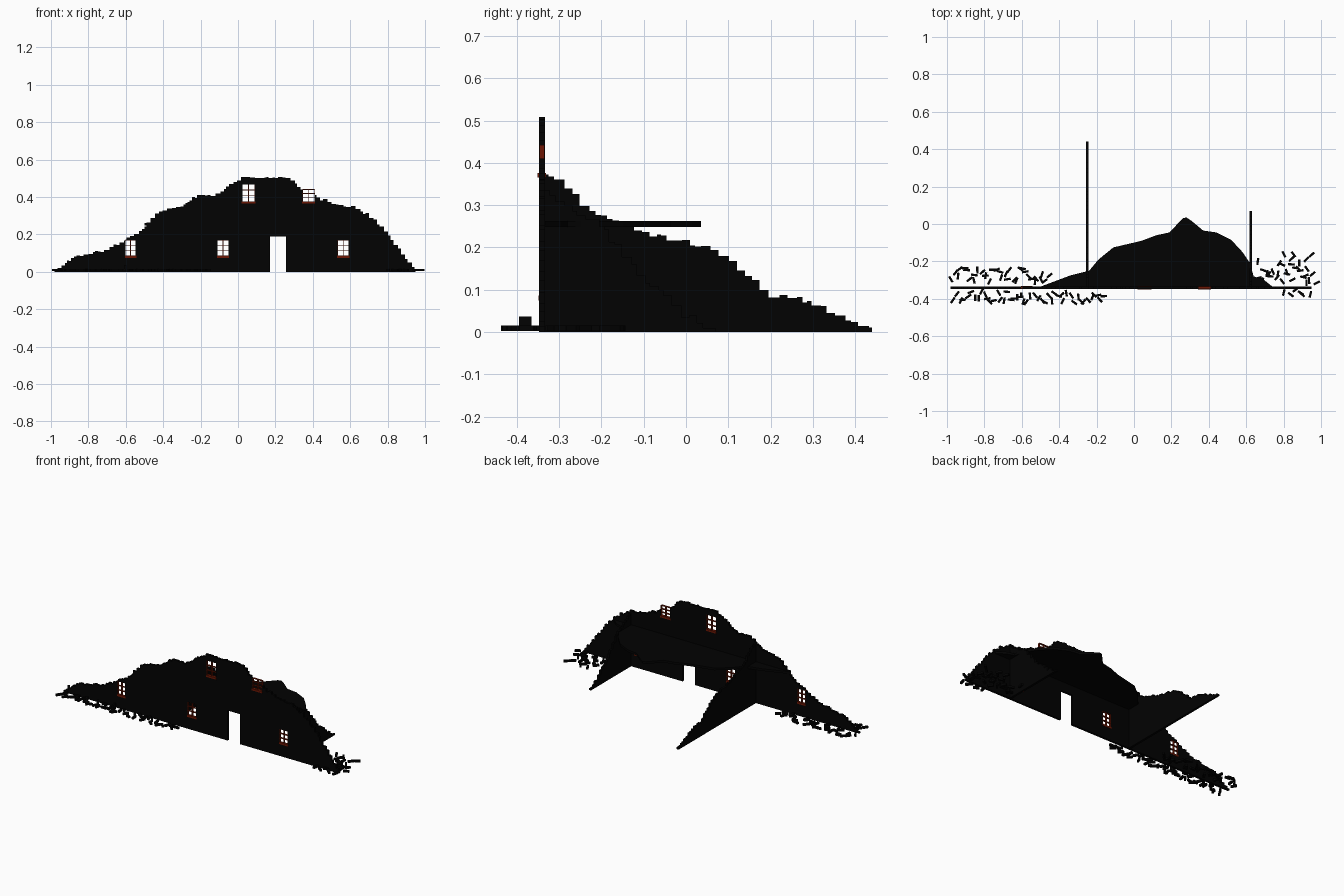
import bpy, bmesh, math, random
from mathutils import Matrix, Vector

random.seed(7)
cube = bpy.data.objects.get("Cube")
if cube:
    bpy.data.objects.remove(cube, do_unlink=True)


def material(name, rgb):
    m = bpy.data.materials.new(name)
    m.use_nodes = True
    m.diffuse_color = (*rgb, 1)
    m.node_tree.nodes["Principled BSDF"].inputs["Base Color"].default_value = (*rgb, 1)
    return m


charred = material("charred brick", (0.0006, 0.0006, 0.0006))
red_wood = material("dark red wood", (0.15, 0.008, 0.001))


def finish(name, bm, mat):
    bmesh.ops.recalc_face_normals(bm, faces=bm.faces)
    mesh = bpy.data.meshes.new(name)
    bm.to_mesh(mesh)
    bm.free()
    mesh.materials.append(mat)
    obj = bpy.data.objects.new(name, mesh)
    bpy.context.collection.objects.link(obj)
    return obj


def add_box(bm, lo, hi):
    lo, hi = Vector(lo), Vector(hi)
    mat = Matrix.Translation((lo + hi) / 2) @ Matrix.Diagonal((*(hi - lo), 1))
    bmesh.ops.create_cube(bm, size=1, matrix=mat)


def extrude(name, points, offset, mat):
    """Solid made by sweeping a flat outline along an offset."""
    bm = bmesh.new()
    face = bm.faces.new([bm.verts.new(p) for p in points])
    new = bmesh.ops.extrude_face_region(bm, geom=[face])["geom"]
    bmesh.ops.translate(bm, vec=offset,
                        verts=[v for v in new if isinstance(v, bmesh.types.BMVert)])
    return finish(name, bm, mat)


def height_at(profile, u):
    for (a, h), (b, k) in zip(profile, profile[1:]):
        if a <= u <= b:
            return h + (k - h) * (u - a) / (b - a)
    return 0


def broken_outline(profile, course=0.012):
    """Turn a smooth skyline into ragged brick steps."""
    u, end = profile[0][0], profile[-1][0]
    outline = [(u, 0)]
    while u < end - 0.004:
        v = min(u + random.uniform(0.01, 0.026), end)
        h = max(1, round(height_at(profile, (u + v) / 2) / course)) * course
        h += random.uniform(-0.004, 0.004)
        outline += [(u, h), (v, h)]
        u = v
    return outline + [(end, 0)]


# Front wall
WALL_Y, THICK = -0.347, 0.014
skyline = [(-0.98, 0.01), (-0.95, 0.03), (-0.87, 0.08), (-0.7, 0.12), (-0.62, 0.155),
           (-0.53, 0.21), (-0.42, 0.32), (-0.31, 0.345), (-0.23, 0.4), (-0.11, 0.415),
           (-0.045, 0.47), (0.02, 0.5), (0.1, 0.505), (0.2, 0.5), (0.28, 0.51),
           (0.32, 0.46), (0.34, 0.44), (0.4, 0.41), (0.49, 0.37), (0.61, 0.345),
           (0.7, 0.305), (0.78, 0.225), (0.85, 0.14), (0.92, 0.05), (0.95, 0.01)]
front_wall = extrude("front_wall", [(x, WALL_Y, z) for x, z in broken_outline(skyline)],
                     (0, THICK, 0), charred)

# Window openings: left, right, bottom, top
windows = {"lower_right_window": (-0.602, -0.547, 0.085, 0.17),
           "lower_middle_window": (-0.11, -0.05, 0.085, 0.17),
           "lower_left_window": (0.533, 0.592, 0.085, 0.17),
           "upper_middle_window": (0.023, 0.09, 0.375, 0.468),
           "upper_broken_window": (0.345, 0.41, 0.375, 0.44)}
bm = bmesh.new()
add_box(bm, (0.17, -0.4, -0.1), (0.257, -0.3, 0.19))
for name, (a, b, c, d) in windows.items():
    top = 0.6 if "broken" in name else d
    add_box(bm, (a, -0.4, c), (b, -0.3, top))
cutter = finish("opening_cutter", bm, charred)
cutter.hide_render = True
cut = front_wall.modifiers.new("openings", "BOOLEAN")
cut.operation, cut.solver, cut.object = "DIFFERENCE", "EXACT", cutter
bpy.context.view_layer.objects.active = front_wall
bpy.ops.object.modifier_apply(modifier=cut.name)
bpy.data.objects.remove(cutter, do_unlink=True)

# Window frames, glazing bars and sills (the upper sills stand prouder)
for name, (a, b, c, d) in windows.items():
    bm = bmesh.new()
    t, y0, y1 = 0.0017, -0.346, -0.334
    for i in range(3):
        x = a + (b - a) * i / 2
        add_box(bm, (x - t, y0, c), (x + t, y1, d))
    for i in range(4):
        z = c + (d - c) * i / 3
        add_box(bm, (a, y0, z - t), (b, y1, z + t))
    front = -0.351 if "upper" in name else -0.348
    add_box(bm, (a - 0.003, front, c - 0.01), (b + 0.003, -0.331, c + 0.001))
    finish(name, bm, red_wood)

# Ruined side walls running back from the front wall
long_side = [(-0.34, 0.37), (-0.31, 0.365), (-0.285, 0.34), (-0.245, 0.31), (-0.23, 0.285),
             (-0.155, 0.26), (-0.06, 0.225), (0.06, 0.2), (0.115, 0.16), (0.165, 0.115),
             (0.2, 0.09), (0.27, 0.08), (0.33, 0.055), (0.39, 0.025), (0.44, 0.005)]
short_side = [(-0.34, 0.345), (-0.27, 0.29), (-0.2, 0.25), (-0.1, 0.13),
              (0.0, 0.04), (0.07, 0.005)]
for name, x, profile in (("right_side_wall", -0.256, long_side),
                         ("left_side_wall", 0.617, short_side)):
    extrude(name, [(x, y, z) for y, z in broken_outline(profile)], (0.014, 0, 0), charred)

# Broken upper floor
edge = [(-0.5, -0.335), (-0.42, -0.305), (-0.34, -0.275), (-0.24, -0.25), (-0.19, -0.19),
        (-0.11, -0.125), (0.04, -0.09), (0.12, -0.06), (0.19, -0.045), (0.26, 0.03),
        (0.28, 0.035), (0.31, 0.015), (0.37, -0.035), (0.44, -0.045), (0.52, -0.085),
        (0.58, -0.15), (0.62, -0.21), (0.64, -0.28), (0.69, -0.295), (0.74, -0.335)]
extrude("upper_floor", [(x, y, 0.248) for x, y in edge], (0, 0, 0.014), charred)


# Scattered bricks, spread evenly: count, x range, y range
def rubble(name, count, xs, ys):
    bm = bmesh.new()
    for i in range(count):
        x = xs[0] + (xs[1] - xs[0]) * (i + random.random()) / count
        spot = Matrix.Translation((x, random.uniform(*ys), 0.0095))
        turn = Matrix.Rotation(random.uniform(0, math.pi), 4, "Z")
        size = Matrix.Diagonal((0.036, 0.012, 0.013, 1))
        bmesh.ops.create_cube(bm, size=1, matrix=spot @ turn @ size)
    finish(name, bm, charred)


rubble("front_rubble", 46, (-0.97, -0.15), (-0.42, -0.36))
rubble("back_rubble", 34, (-0.98, -0.45), (-0.32, -0.23))
rubble("left_end_rubble", 24, (0.65, 0.96), (-0.31, -0.2))
rubble("left_far_rubble", 7, (0.76, 0.96), (-0.21, -0.16))
rubble("left_front_rubble", 8, (0.8, 0.985), (-0.395, -0.31))
bm = bmesh.new()
add_box(bm, (-0.61, -0.395, 0.003), (-0.597, -0.365, 0.037))
finish("upright_brick", bm, charred)
